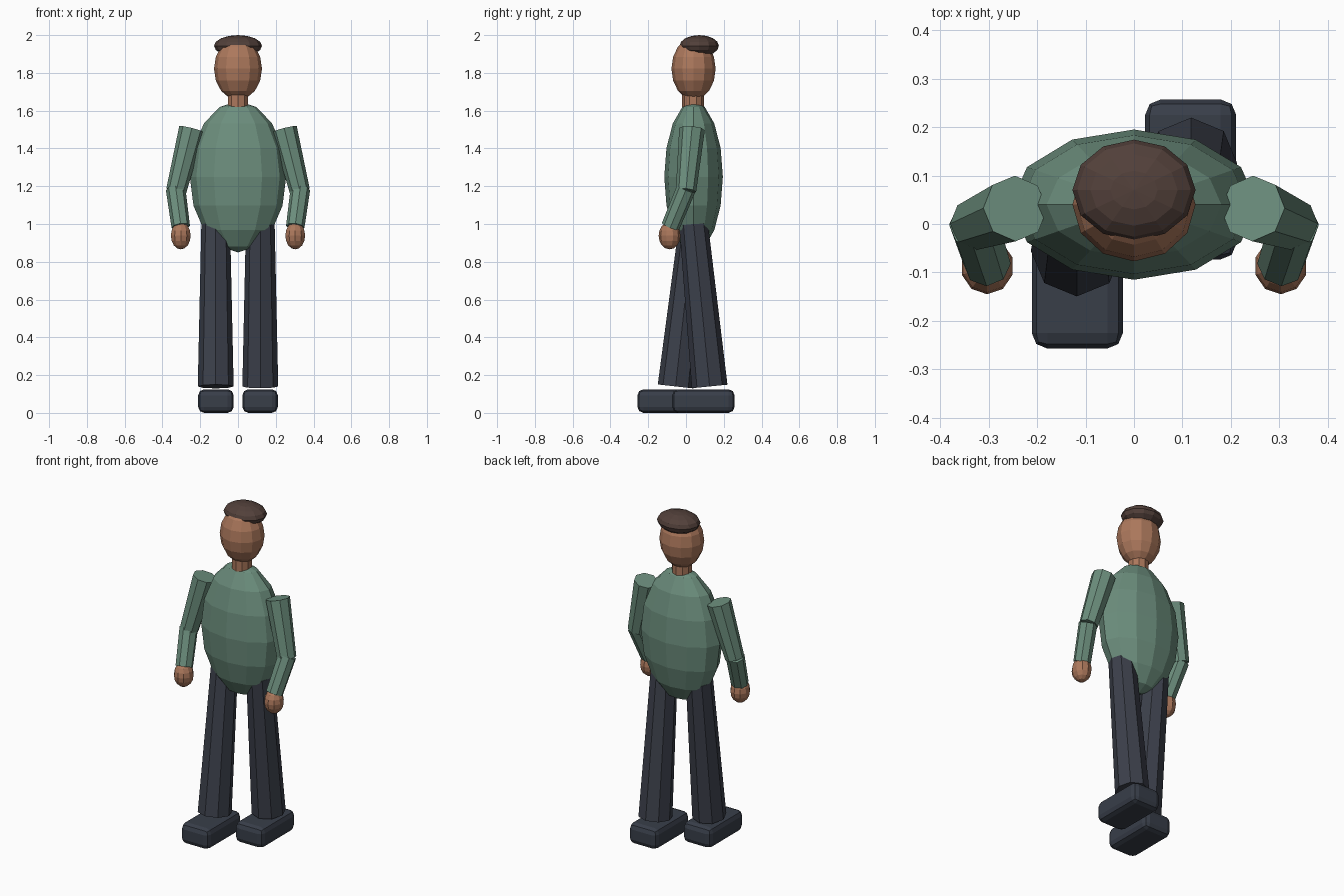
import bpy
from mathutils import Vector

if "Cube" in bpy.data.objects:
    bpy.data.objects.remove(bpy.data.objects["Cube"])


def material(name, r, g, b):
    """Flat colour from 0-255 display values, stored as linear."""
    m = bpy.data.materials.new(name)
    m.diffuse_color = [((c / 255 + 0.055) / 1.055) ** 2.4 for c in (r, g, b)] + [1]
    m.use_nodes = True
    m.node_tree.nodes["Principled BSDF"].inputs["Base Color"].default_value = m.diffuse_color
    return m


shirt = material("green_shirt", 108, 142, 125)
skin = material("skin", 172, 120, 92)
hair_brown = material("dark_brown_hair", 82, 64, 58)
trouser = material("charcoal_trousers", 60, 64, 75)
shoe = material("slate_shoes", 56, 62, 73)


def finish(name, mat):
    ob = bpy.context.object
    ob.name = name
    ob.data.materials.append(mat)
    return ob


def ellipsoid(name, centre, radii, mat, segments=12, rings=8):
    bpy.ops.mesh.primitive_uv_sphere_add(segments=segments, ring_count=rings, location=centre)
    bpy.context.object.scale = radii
    return finish(name, mat)


def limb(name, top, bottom, r_top, r_bottom, mat, sides=8):
    """Tapered faceted tube between two points."""
    a, b = Vector(top), Vector(bottom)
    axis = a - b
    bpy.ops.mesh.primitive_cone_add(vertices=sides, radius1=r_bottom, radius2=r_top,
                                    depth=axis.length, location=(a + b) / 2)
    ob = finish(name, mat)
    ob.rotation_mode = 'QUATERNION'
    ob.rotation_quaternion = Vector((0, 0, 1)).rotation_difference(axis)
    return ob


# Torso, neck, head and hair
ellipsoid("torso", (0, 0.04, 1.25), (0.255, 0.155, 0.40), shirt)
limb("neck", (0, 0.037, 1.72), (0, 0.037, 1.60), 0.057, 0.057, skin, 10)
ellipsoid("head", (0, 0.04, 1.822), (0.127, 0.117, 0.165), skin)
ellipsoid("hair", (0, 0.07, 1.943), (0.127, 0.104, 0.057), hair_brown)

for side, s in (("left", -1), ("right", 1)):
    # Arms, bent forward at the elbow
    limb(side + "_upper_arm", (s * 0.245, 0.032, 1.502), (s * 0.327, 0.0, 1.175), 0.068, 0.054, shirt)
    limb(side + "_forearm", (s * 0.33, 0.0, 1.185), (s * 0.303, -0.083, 0.985), 0.052, 0.049, shirt)
    ellipsoid(side + "_hand", (s * 0.303, -0.087, 0.938), (0.055, 0.058, 0.072), skin, 10, 8)

    # Legs mid-stride
    limb(side + "_leg", (s * 0.118, 0.04, 1.0), (s * 0.118, 0.035 + s * 0.09, 0.14), 0.076, 0.095, trouser)

    # Rounded block shoes
    bpy.ops.mesh.primitive_cube_add(size=1, location=(s * 0.117, s * 0.092, 0.0625))
    foot = finish(side + "_shoe", shoe)
    foot.scale = (0.188, 0.33, 0.125)
    bpy.ops.object.transform_apply(location=False, rotation=False, scale=True)
    bevel = foot.modifiers.new("rounding", 'BEVEL')
    bevel.width = 0.032
    bevel.segments = 2
